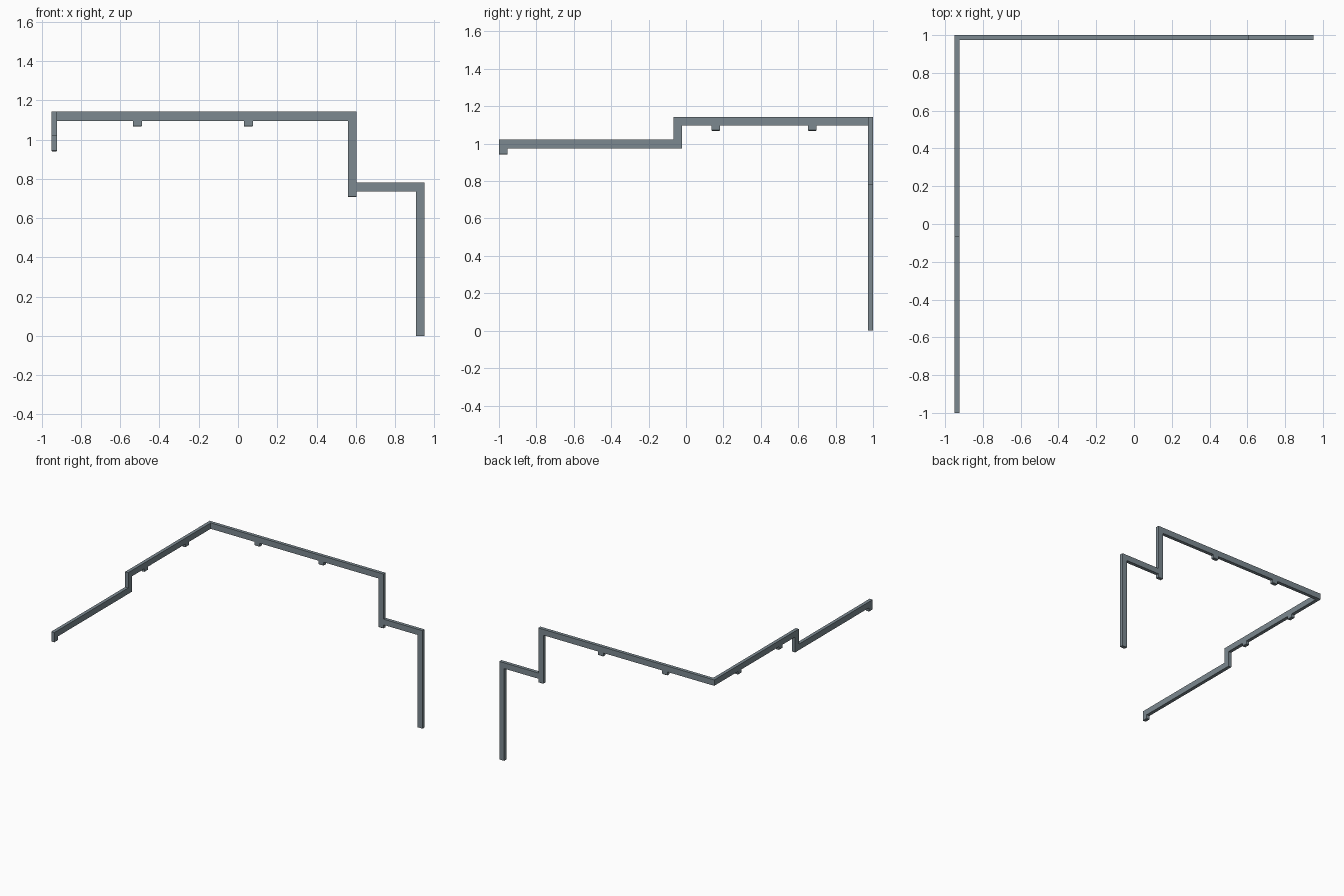
import bpy, bmesh

if "Cube" in bpy.data.objects:
    bpy.data.objects.remove(bpy.data.objects["Cube"])

mat = bpy.data.materials.new("slate grey")
mat.diffuse_color = (0.20, 0.25, 0.28, 1)
mat.use_nodes = True
mat.node_tree.nodes["Principled BSDF"].inputs["Base Color"].default_value = mat.diffuse_color


def box(name, x, y, z, bevel=0.0):
    """Axis-aligned bar given by its (min, max) on each axis."""
    bm = bmesh.new()
    bmesh.ops.create_cube(bm, size=1)
    for v in bm.verts:
        v.co = [r[0] if c < 0 else r[1] for c, r in zip(v.co, (x, y, z))]
    if bevel:
        # only the lower edges of the clips are chamfered
        low = [e for e in bm.edges if all(abs(v.co.z - z[0]) < 1e-5 for v in e.verts)]
        bmesh.ops.bevel(bm, geom=low, offset=bevel, segments=1, affect='EDGES')
    me = bpy.data.meshes.new(name)
    bm.to_mesh(me)
    bm.free()
    me.materials.append(mat)
    ob = bpy.data.objects.new(name, me)
    bpy.context.collection.objects.link(ob)
    return ob


BACK = (0.973, 1.0)       # depth of the run along the back wall
SIDE = (-0.95, -0.923)    # depth of the run along the left wall
TOP = (1.096, 1.143)

# Run along the back wall
box("back_rail", (-0.95, 0.605), BACK, TOP)
box("back_drop", (0.56, 0.605), BACK, (0.737, 1.096))
box("back_step_rail", (0.605, 0.95), BACK, (0.737, 0.783))
box("back_downpipe", (0.907, 0.95), BACK, (0.0, 0.737))
box("back_elbow", (0.56, 0.605), BACK, (0.707, 0.737), 0.003)

# Run along the left wall
box("side_rail", SIDE, (-0.067, 0.973), TOP)
box("side_drop", SIDE, (-0.067, -0.021), (1.021, 1.096))
box("side_lower_rail", SIDE, (-1.0, -0.021), (0.973, 1.021))

# Clips under the rails
for i, x in enumerate((-0.513, 0.053)):
    box(f"back_clip_{i}", (x - 0.023, x + 0.023), BACK, (1.067, 1.096), 0.003)
for i, y in enumerate((0.160, 0.676)):
    box(f"side_clip_{i}", SIDE, (y - 0.023, y + 0.023), (1.069, 1.096), 0.003)
box("side_end_clip", SIDE, (-1.0, -0.955), (0.941, 0.973), 0.003)
